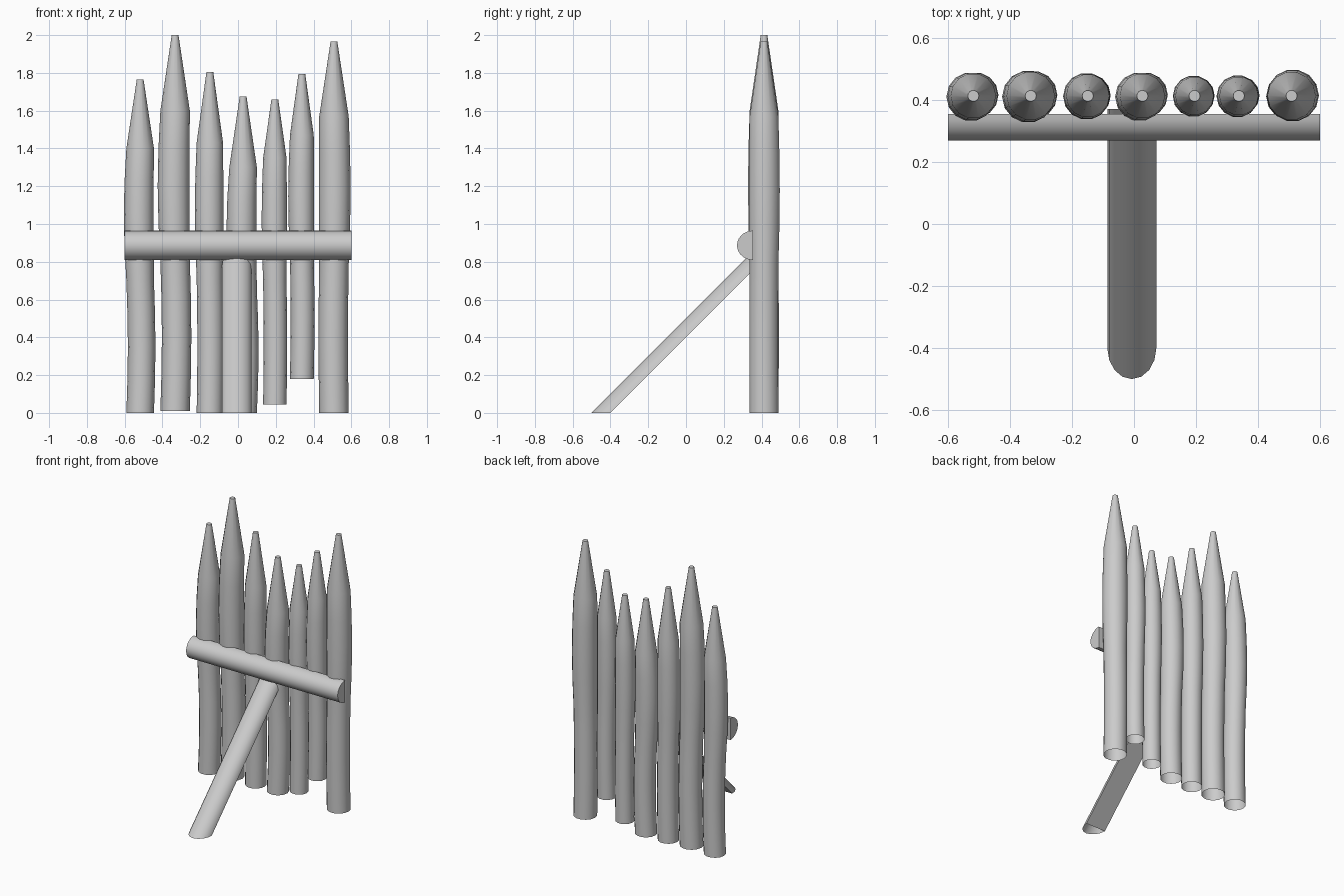
import bpy, bmesh, math
from mathutils import Vector

cube = bpy.data.objects.get("Cube")
if cube:
    bpy.data.objects.remove(cube, do_unlink=True)

GREY = (0.6, 0.6, 0.6, 1)
wood = bpy.data.materials.new("grey_wood")
wood.use_nodes = True
wood.diffuse_color = GREY
wood.node_tree.nodes["Principled BSDF"].inputs["Base Color"].default_value = GREY


def loft(name, rings, cap_start=False, cap_end=True):
    """Skin a closed tube through equal-sized rings of points."""
    bm = bmesh.new()
    loops = [[bm.verts.new(p) for p in ring] for ring in rings]
    n = len(loops[0])
    for a, b in zip(loops, loops[1:]):
        for i in range(n):
            j = (i + 1) % n
            bm.faces.new((a[i], a[j], b[j], b[i]))
    if cap_start:
        bm.faces.new(loops[0][::-1])
    if cap_end:
        bm.faces.new(loops[-1])
    bmesh.ops.recalc_face_normals(bm, faces=bm.faces)
    mesh = bpy.data.meshes.new(name)
    bm.to_mesh(mesh)
    bm.free()
    obj = bpy.data.objects.new(name, mesh)
    bpy.context.collection.objects.link(obj)
    mesh.materials.append(wood)
    bpy.ops.object.select_all(action='DESELECT')
    obj.select_set(True)
    bpy.context.view_layer.objects.active = obj
    bpy.ops.object.shade_smooth_by_angle(angle=math.radians(40))
    return obj


def circle(x, y, z, r, sides=14):
    return [Vector((x + r * math.cos(math.tau * i / sides),
                    y + r * math.sin(math.tau * i / sides), z)) for i in range(sides)]


def half_round(radius, depth, segments=8):
    """Flat-backed arc as (across, outward) pairs."""
    return [(radius * math.cos(math.pi * i / segments),
             depth * math.sin(math.pi * i / segments)) for i in range(segments + 1)]


# Sharpened stakes with a slight bend: x, radius, foot, shoulder, tip, bend
STAKES = [
    (-0.518, 0.073, 0, 1.40, 1.765, 0.008),
    (-0.333, 0.078, 0.01, 1.60, 2.00, 0.008),
    (-0.149, 0.070, 0, 1.43, 1.805, 0.004),
    (0.027, 0.073, 0, 1.30, 1.675, 0.009),
    (0.195, 0.062, 0.045, 1.35, 1.66, 0.003),
    (0.338, 0.063, 0.18, 1.47, 1.795, 0.004),
    (0.508, 0.078, 0, 1.57, 1.965, -0.004),
]
ROW_Y = 0.413
for k, (x, r, foot, shoulder, tip, bend) in enumerate(STAKES):
    rings = []
    for i in range(9):
        t = i / 8
        sway = bend * math.sin(math.tau * t)
        bulge = 1 + 0.08 * max(0, math.sin(math.pi * (2 * t - 1)))
        rings.append(circle(x + sway, ROW_Y + sway / 3,
                            foot + t * (shoulder - foot), r * bulge))
    rings.append(circle(x, ROW_Y, tip, 0.018))
    loft(f"stake_{k + 1}", rings)

# Half-round crossbar, flat side against the stakes
bar = half_round(0.078, 0.085, 14)
loft("crossbar", [[Vector((x, 0.355 - out, 0.887 + up)) for up, out in bar]
                  for x in (-0.6, 0.6)], cap_start=True)

# Half-round brace leaning at 45 degrees, cut level at the ground
brace = half_round(0.079, 0.1)
foot_ring = [Vector((across - 0.007, -0.4 - out, 0)) for across, out in brace]
head_ring = [Vector((p.x, 0.37, 0.37 - p.y)) for p in foot_ring]
loft("brace", [foot_ring, head_ring], cap_end=False)
